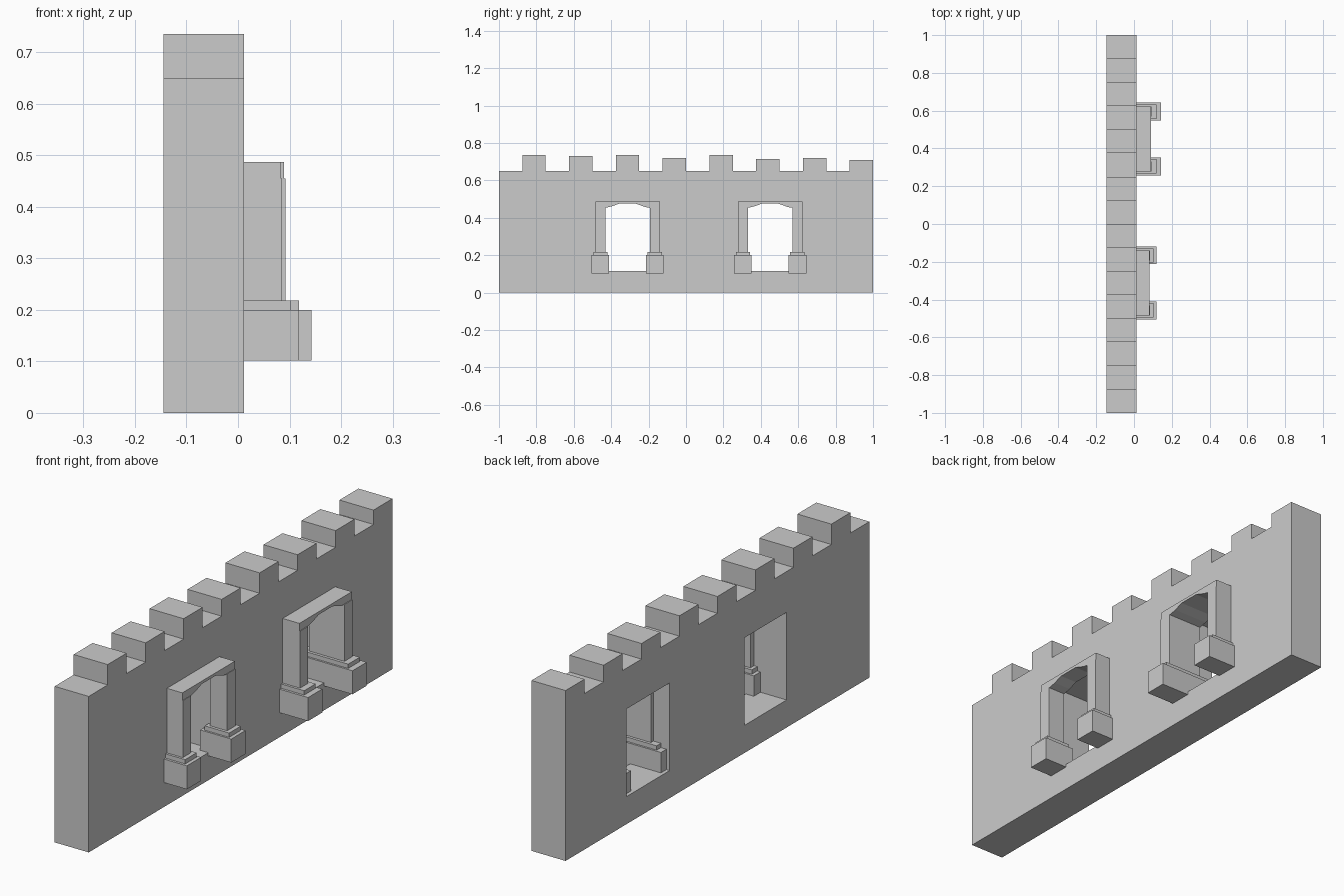
import bpy, bmesh

if "Cube" in bpy.data.objects:
    bpy.data.objects.remove(bpy.data.objects["Cube"])

BACK, FACE = -0.145, 0.012   # wall thickness along x


def extrude_x(name, profile, x0, x1):
    """Solid from a (y, z) outline swept along x."""
    bm = bmesh.new()
    face = bm.faces.new([bm.verts.new((x0, y, z)) for y, z in profile])
    res = bmesh.ops.extrude_face_region(bm, geom=[face])
    verts = [v for v in res["geom"] if isinstance(v, bmesh.types.BMVert)]
    bmesh.ops.translate(bm, verts=verts, vec=(x1 - x0, 0, 0))
    bmesh.ops.recalc_face_normals(bm, faces=bm.faces[:])
    mesh = bpy.data.meshes.new(name)
    bm.to_mesh(mesh)
    bm.free()
    obj = bpy.data.objects.new(name, mesh)
    bpy.context.collection.objects.link(obj)
    return obj


def box(name, x0, x1, y0, y1, z0, z1):
    return extrude_x(name, [(y0, z0), (y1, z0), (y1, z1), (y0, z1)], x0, x1)


# Wall with an uneven row of battlements
outline = [(1, 0), (-1, 0), (-1, 0.65)]
for i, top in enumerate([0.735, 0.73, 0.735, 0.72, 0.735, 0.715, 0.72, 0.71]):
    y = -0.875 + i * 0.25
    outline += [(y, 0.65), (y, top), (y + 0.125, top)]
    if i < 7:
        outline.append((y + 0.125, 0.65))
wall = extrude_x("battlement_wall", outline, BACK, FACE)


def window(side, centre, hole, base_x, plinth_x, column_x, lintel_x):
    # Rectangular opening through the wall
    cutter = box(f"{side}_opening_cutter", BACK - 0.1, FACE + 0.1, *hole, 0.115, 0.48)
    cutter.hide_render = True
    cutter.display_type = 'WIRE'
    cut = wall.modifiers.new(f"{side}_opening", 'BOOLEAN')
    cut.object = cutter
    cut.operation = 'DIFFERENCE'
    cut.solver = 'EXACT'

    # Base block, plinth and column on each side
    for s, end in ((-1, "near"), (1, "far")):
        for part, xs, inner, outer, z0, z1 in (
                ("base", base_x, 0.099, 0.193, 0.102, 0.2),
                ("plinth", plinth_x, 0.107, 0.183, 0.2, 0.218),
                ("column", column_x, 0.119, 0.173, 0.218, 0.455)):
            y0, y1 = sorted((centre + s * inner, centre + s * outer))
            box(f"{side}_{end}_{part}", *xs, y0, y1, z0, z1)

    # Lintel with a shallow faceted arch underneath
    arch = [(-0.173, 0.487), (-0.173, 0.453), (-0.119, 0.453), (-0.085, 0.461),
            (-0.045, 0.475), (0.045, 0.475), (0.095, 0.457), (0.119, 0.453),
            (0.173, 0.453), (0.173, 0.487)]
    extrude_x(f"{side}_lintel", [(centre + y, z) for y, z in arch], *lintel_x)


window("left", -0.312, (-0.455, -0.178), (-0.025, 0.118), (-0.01, 0.103),
       (0.005, 0.085), (0.005, 0.083))
window("right", 0.45, (0.315, 0.6), (-0.13, 0.143), (-0.105, 0.118),
       (-0.07, 0.092), (-0.07, 0.089))
